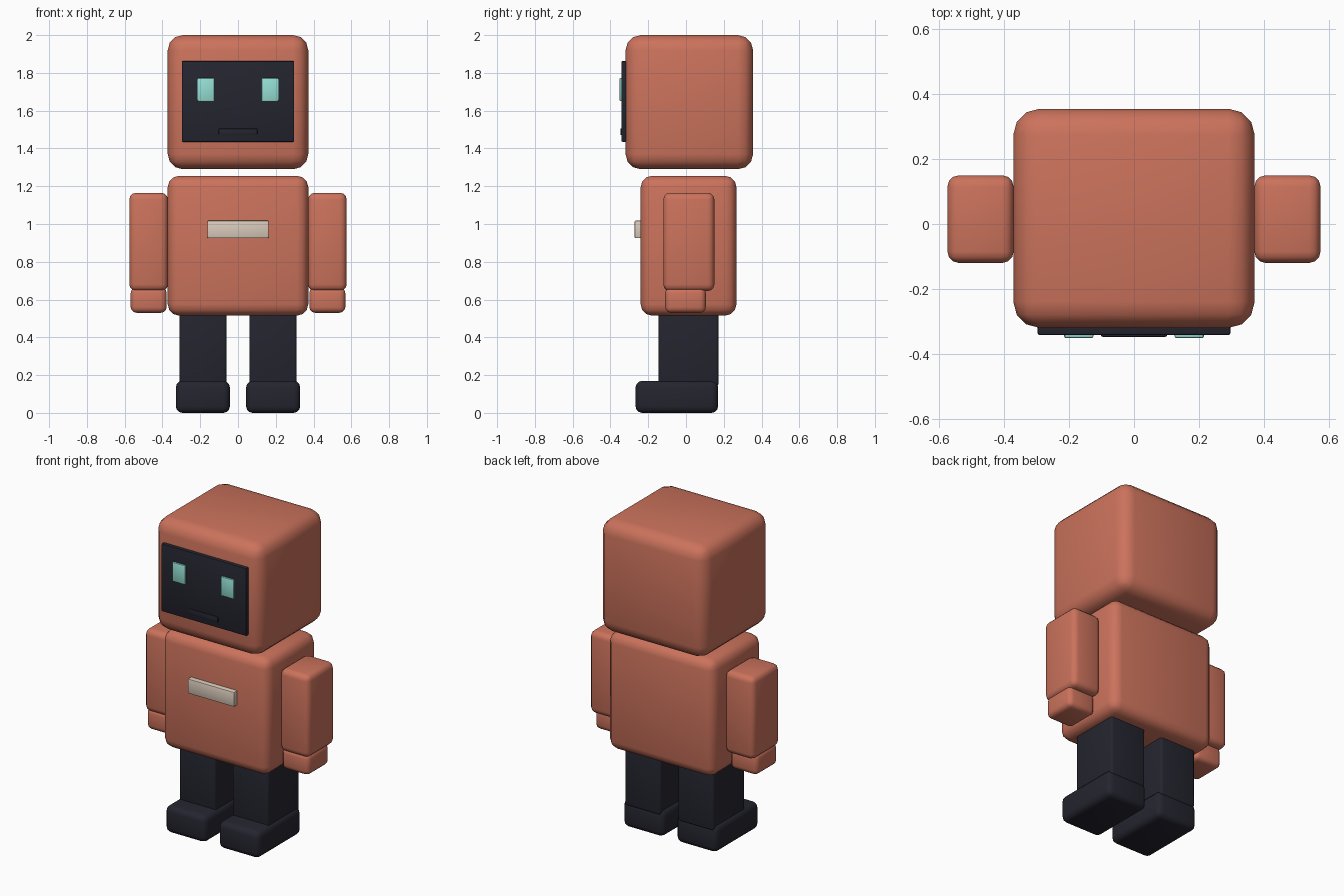
import bpy
import bmesh
from math import radians
from mathutils import Vector

default = bpy.data.objects.get("Cube")
if default:
    bpy.data.objects.remove(default, do_unlink=True)


def make_material(name, rgb):
    mat = bpy.data.materials.new(name)
    mat.use_nodes = True
    colour = (*rgb, 1.0)
    mat.diffuse_color = colour
    mat.node_tree.nodes["Principled BSDF"].inputs["Base Color"].default_value = colour
    return mat


terracotta = make_material("terracotta", (0.60, 0.17, 0.107))
charcoal = make_material("charcoal", (0.018, 0.018, 0.029))
teal = make_material("pale teal", (0.30, 0.74, 0.66))
cream = make_material("warm grey", (0.70, 0.60, 0.50))


def rounded_box(name, x, y, z, bevel, mat, segments=3):
    """Box spanning the (min, max) ranges, with rounded edges."""
    low, high = (Vector(corner) for corner in zip(x, y, z))
    size, centre = high - low, (low + high) / 2
    bm = bmesh.new()
    bmesh.ops.create_cube(bm, size=1)
    bmesh.ops.scale(bm, vec=size, verts=bm.verts)
    bmesh.ops.bevel(bm, geom=bm.edges[:], offset=bevel, segments=segments,
                    profile=0.5, affect='EDGES')
    mesh = bpy.data.meshes.new(name)
    bm.to_mesh(mesh)
    bm.free()
    mesh.materials.append(mat)
    obj = bpy.data.objects.new(name, mesh)
    obj.location = centre
    bpy.context.collection.objects.link(obj)
    bpy.ops.object.select_all(action='DESELECT')
    obj.select_set(True)
    bpy.context.view_layer.objects.active = obj
    bpy.ops.object.shade_smooth_by_angle(angle=radians(40))
    return obj


def pair(name, x, *args, **kwargs):
    """The same box on the left (+x) and right (-x)."""
    rounded_box("left_" + name, x, *args, **kwargs)
    rounded_box("right_" + name, (-x[1], -x[0]), *args, **kwargs)


# Head and torso, with an open gap between them
rounded_box("head", (-0.372, 0.372), (-0.32, 0.355), (1.29, 2.0), 0.08, terracotta)
rounded_box("torso", (-0.372, 0.372), (-0.24, 0.267), (0.515, 1.255), 0.06, terracotta)

# Face
rounded_box("face_screen", (-0.297, 0.297), (-0.342, -0.29), (1.435, 1.863), 0.006, charcoal, 2)
pair("eye", (0.125, 0.215), (-0.352, -0.32), (1.65, 1.772), 0.006, teal, segments=2)
rounded_box("mouth", (-0.102, 0.102), (-0.348, -0.32), (1.47, 1.506), 0.006, charcoal, 2)

# Chest plate
rounded_box("chest_plate", (-0.162, 0.162), (-0.272, -0.22), (0.925, 1.018), 0.006, cream, 2)

# Arms and hands
pair("arm", (0.371, 0.575), (-0.12, 0.15), (0.645, 1.165), 0.035, terracotta)
pair("hand", (0.378, 0.568), (-0.11, 0.105), (0.53, 0.665), 0.03, terracotta)

# Legs and feet
pair("leg", (0.06, 0.311), (-0.145, 0.172), (0.14, 0.55), 0.015, charcoal)
pair("foot", (0.043, 0.329), (-0.267, 0.17), (0.0, 0.17), 0.035, charcoal)
